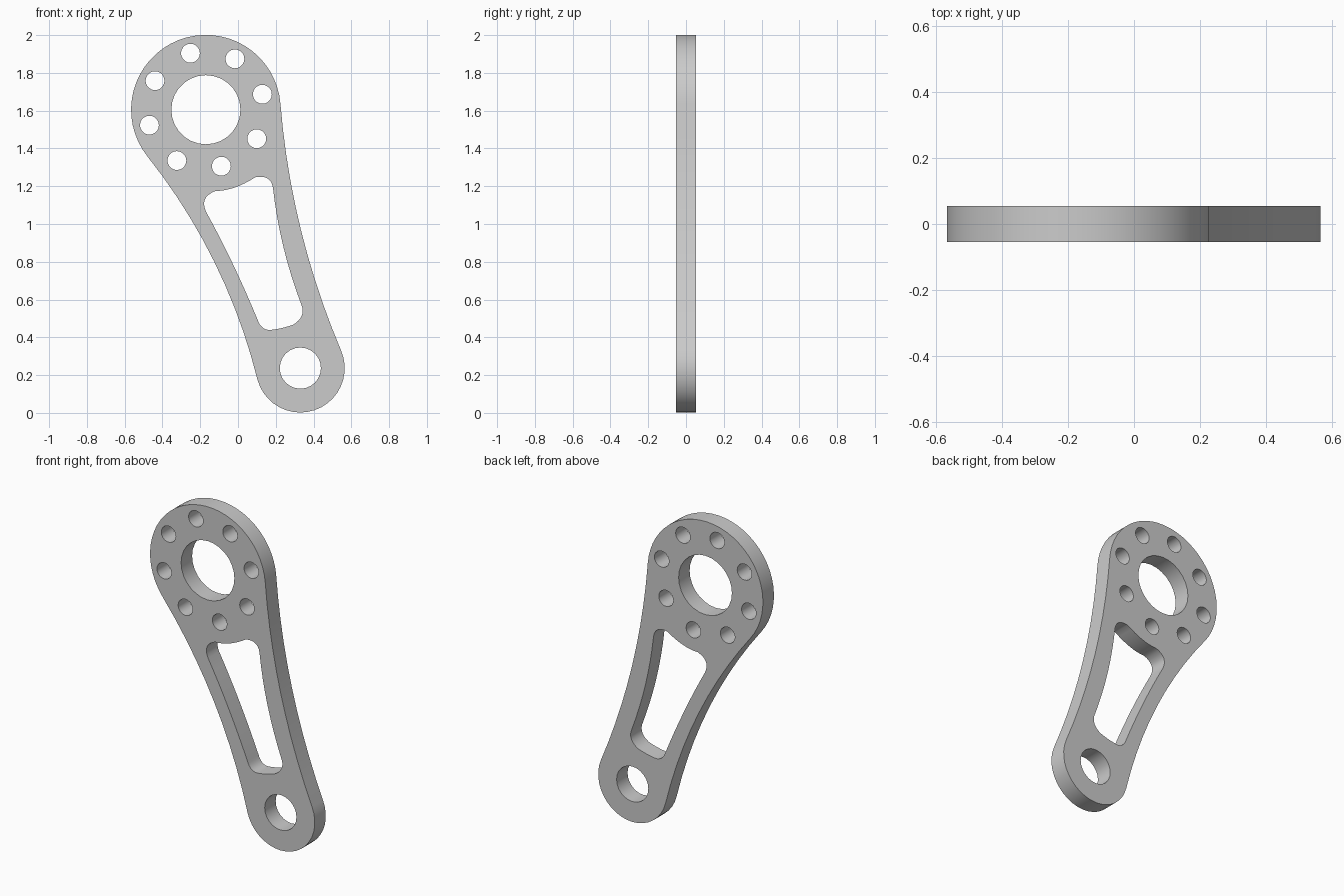
import bpy, bmesh
from math import atan2, cos, sin, pi, sqrt, radians
from mathutils import Vector

cube = bpy.data.objects.get("Cube")
if cube:
    bpy.data.objects.remove(cube)

HALF_THICKNESS = 0.054
HEAD, HEAD_R, BORE_R = Vector((-0.17, 1.605)), 0.396, 0.183
FOOT, FOOT_R, EYE_R = Vector((0.33, 0.237)), 0.235, 0.109
AXIS = (FOOT - HEAD).normalized()
SIDE = Vector((-AXIS.y, AXIS.x))
LENGTH = (FOOT - HEAD).length


def arc(center, radius, start, end, steps):
    return [Vector(center) + radius * Vector((cos(t), sin(t)))
            for t in (start + (end - start) * i / steps for i in range(steps + 1))]


def circle(center, radius, steps):
    return arc(center, radius, 0, 2 * pi, steps)[:-1]


def flank(radius):
    """Centre of the concave arc tangent to both round ends."""
    big, small = HEAD_R + radius, FOOT_R + radius
    along = (big ** 2 - small ** 2 + LENGTH ** 2) / (2 * LENGTH)
    return along, sqrt(big ** 2 - along ** 2)


def bow(start, middle, end, steps):
    """Shallow curve through three points, without its last point."""
    p, m, q = Vector(start), Vector(middle), Vector(end)
    c = 2 * m - (p + q) / 2
    return [p * (1 - t) ** 2 + c * 2 * t * (1 - t) + q * t * t
            for t in (i / steps for i in range(steps))]


# Outer outline, in axis coordinates, then turned into place
left_r, right_r = 3.1, 4.2
la, lh = flank(left_r)
ra, rh = flank(right_r)
outline = arc((0, 0), HEAD_R, atan2(rh, ra), 2 * pi - atan2(lh, la), 32)[:-1]
outline += arc((la, -lh), left_r, atan2(lh, -la), atan2(lh, LENGTH - la), 10)[:-1]
outline += arc((LENGTH, 0), FOOT_R, atan2(-lh, la - LENGTH), atan2(rh, ra - LENGTH), 20)[:-1]
outline += arc((ra, rh), right_r, atan2(-rh, LENGTH - ra), atan2(-rh, -ra), 10)[:-1]
outline = [HEAD + AXIS * p.x + SIDE * p.y for p in outline]

# Long window with rounded corners: sides and corners alternate
knots = [(-.119, 1.175), (-.018, 1.193), (.093, 1.248), (.156, 1.241),
         (.185, 1.193), (.241, .876), (.339, .563), (.336, .511),
         (.294, .468), (.235, .45), (.172, .439), (.13, .452),
         (.103, .495), (-.029, .792), (-.167, 1.061), (-.175, 1.13)]
window = []
for i in range(0, len(knots), 2):
    window += bow(knots[i], knots[i + 1], knots[(i + 2) % len(knots)], 8)

# Bore, eye and the ring of bolt holes
loops = [outline, window, circle(HEAD, BORE_R, 28), circle(FOOT, EYE_R, 24)]
for i in range(8):
    t = radians(15.3 + 45 * i)
    loops.append(circle(HEAD + 0.31 * Vector((cos(t), sin(t))), 0.05, 20))

# Extruded plate
curve = bpy.data.curves.new("lever_arm", "CURVE")
curve.dimensions = "2D"
curve.fill_mode = "BOTH"
curve.extrude = HALF_THICKNESS
for loop in loops:
    spline = curve.splines.new("POLY")
    spline.points.add(len(loop) - 1)
    for point, p in zip(spline.points, loop):
        point.co = (p.x, p.y, 0, 1)
    spline.use_cyclic_u = True
arm = bpy.data.objects.new("lever_arm", curve)
bpy.context.collection.objects.link(arm)
arm.rotation_euler.x = pi / 2
bpy.ops.object.select_all(action="DESELECT")
arm.select_set(True)
bpy.context.view_layer.objects.active = arm
bpy.ops.object.convert(target="MESH")
bpy.ops.object.transform_apply(location=False, rotation=True, scale=False)

# Weld the caps to the walls
bm = bmesh.new()
bm.from_mesh(arm.data)
bmesh.ops.remove_doubles(bm, verts=bm.verts, dist=0.0001)
bmesh.ops.recalc_face_normals(bm, faces=bm.faces)
bm.to_mesh(arm.data)
bm.free()
bpy.ops.object.shade_smooth_by_angle(angle=radians(30))

# Grey metal
metal = bpy.data.materials.new("grey_metal")
metal.use_nodes = True
color = (0.6, 0.6, 0.6, 1)
metal.diffuse_color = color
metal.node_tree.nodes["Principled BSDF"].inputs["Base Color"].default_value = color
arm.data.materials.clear()
arm.data.materials.append(metal)
